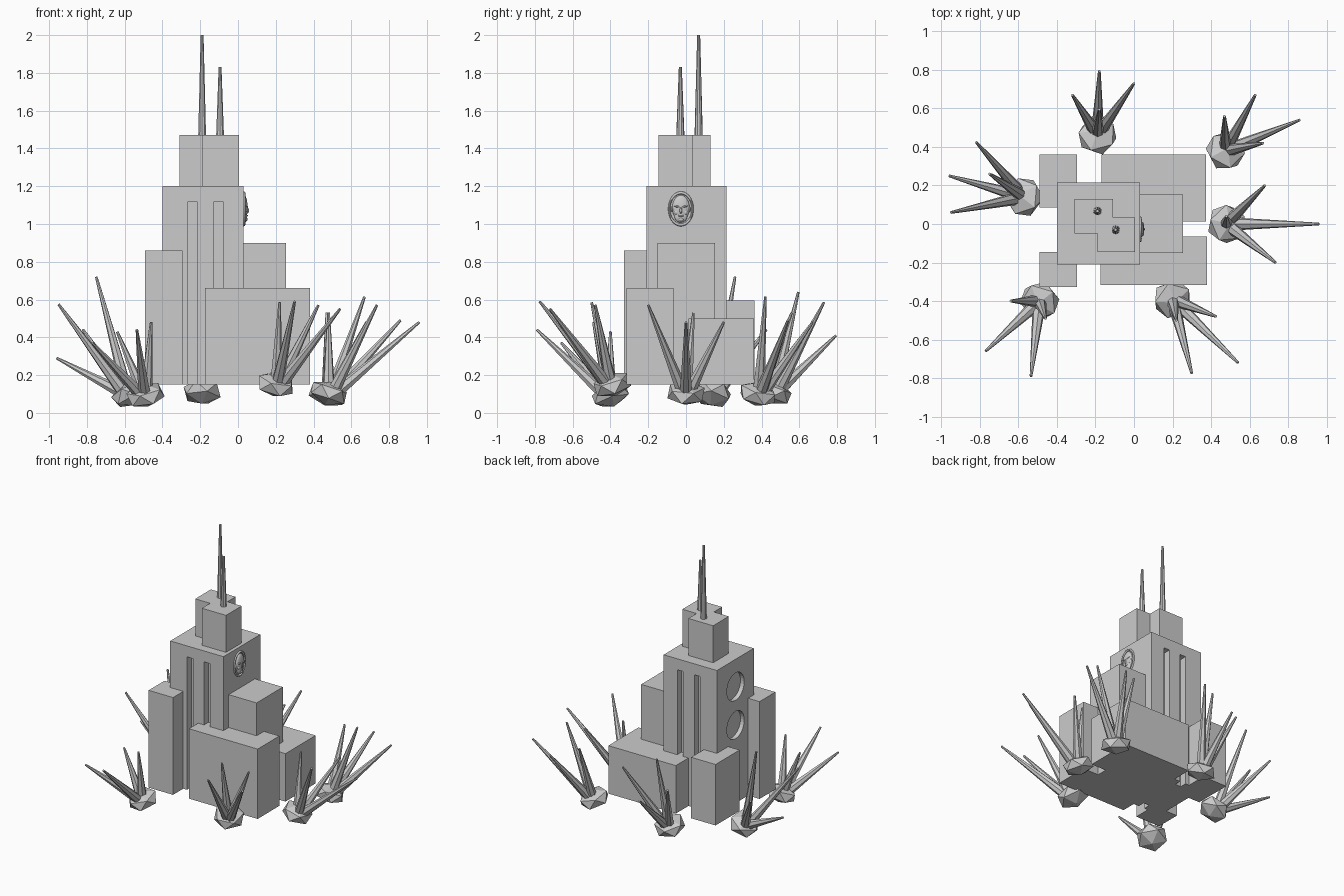
import bpy, math
from mathutils import Vector

if "Cube" in bpy.data.objects:
    bpy.data.objects.remove(bpy.data.objects["Cube"])


def box(name, x0, x1, y0, y1, z0, z1):
    bpy.ops.mesh.primitive_cube_add(size=1, location=((x0+x1)/2, (y0+y1)/2, (z0+z1)/2))
    o = bpy.context.object
    o.name = name
    o.scale = (x1-x0, y1-y0, z1-z0)
    bpy.ops.object.transform_apply(location=False, rotation=False)
    return o


def spike(name, a, b, r0, r1, sides):
    a, b = Vector(a), Vector(b)
    d = b - a
    bpy.ops.mesh.primitive_cone_add(vertices=sides, radius1=r0, radius2=r1, depth=d.length,
                                    location=(a+b)/2, rotation=d.to_track_quat('Z', 'Y').to_euler())
    bpy.context.object.name = name
    return bpy.context.object


def cut(target, cutter):
    m = target.modifiers.new("cut", 'BOOLEAN')
    m.operation = 'DIFFERENCE'
    m.solver = 'EXACT'
    m.object = cutter
    bpy.context.view_layer.objects.active = target
    bpy.ops.object.modifier_apply(modifier=m.name)
    bpy.data.objects.remove(cutter)


def blob(name, loc, scale, rx=0.0):
    bpy.ops.mesh.primitive_uv_sphere_add(segments=20, ring_count=12, radius=1, location=loc,
                                         rotation=(rx, 0, 0))
    o = bpy.context.object
    o.name = name
    o.scale = scale
    bpy.ops.object.shade_smooth()
    return o


# Main tower with tall slots front and back and round recesses on the left
tower = box("main_tower", -0.40, 0.03, -0.21, 0.215, 0.15, 1.20)
for x in (-0.265, -0.127):
    for y in (-0.21, 0.215):
        cut(tower, box("slot_cutter", x, x + 0.047, y - 0.05, y + 0.05, 0.10, 1.12))
for z in (1.0, 0.72):
    bpy.ops.mesh.primitive_cylinder_add(vertices=32, radius=0.1, depth=0.06,
                                        location=(-0.40, 0, z), rotation=(0, math.pi/2, 0))
    cut(tower, bpy.context.object)

# Surrounding blocks
box("top_block_back", -0.31, -0.11, -0.05, 0.13, 1.20, 1.47)
box("top_block_front", -0.19, 0.005, -0.145, 0.035, 1.20, 1.47)
box("front_left_block", -0.492, -0.295, -0.328, -0.145, 0.15, 0.86)
box("back_left_block", -0.492, -0.295, 0.085, 0.362, 0.15, 0.595)
box("front_right_block", -0.175, 0.38, -0.316, -0.065, 0.15, 0.66)
box("back_right_block", -0.17, 0.375, 0.012, 0.36, 0.15, 0.50)
box("right_block", -0.02, 0.255, -0.15, 0.153, 0.15, 0.90)

# Antennas
spike("antenna_tall", (-0.19, 0.067, 1.46), (-0.19, 0.067, 2.0), 0.022, 0.008, 10)
spike("antenna_short", (-0.095, -0.03, 1.46), (-0.095, -0.03, 1.83), 0.022, 0.008, 10)

# Oval medallion with a carved face on the right wall
mc = Vector((0.03, -0.027, 1.08))
bpy.ops.mesh.primitive_torus_add(major_radius=1, minor_radius=0.09, major_segments=40,
                                 minor_segments=8, location=mc, rotation=(0, math.pi/2, 0))
rim = bpy.context.object
rim.name = "medallion_rim"
rim.scale = (0.085, 0.062, 0.1)   # local x is the vertical axis, local z the wall normal
bpy.ops.object.shade_smooth()
for name, off, scale, rx in [
        ("face_head", (0.002, 0, 0.005), (0.019, 0.046, 0.068), 0),
        ("face_jaw", (0.004, 0, -0.04), (0.015, 0.034, 0.032), 0),
        ("face_nose", (0.017, 0, -0.008), (0.011, 0.007, 0.018), 0),
        ("face_mouth", (0.016, 0, -0.036), (0.007, 0.017, 0.005), 0),
        ("face_chin", (0.013, 0, -0.056), (0.008, 0.014, 0.01), 0)]:
    blob(name, mc + Vector(off), scale, rx)
for s in (-1, 1):
    blob("face_brow", mc + Vector((0.014, s*0.018, 0.012)), (0.009, 0.019, 0.006), s*0.25)
    blob("face_cheek", mc + Vector((0.011, s*0.024, -0.018)), (0.008, 0.012, 0.012))
    blob("face_ear", mc + Vector((0.002, s*0.047, -0.002)), (0.009, 0.006, 0.014))

# Spiky clusters: rock centre, then the four spike tips
clusters = {
    "left": [(-0.57, 0.14, 0.10), (-0.82, 0.425, 0.44), (-0.96, 0.25, 0.29),
             (-0.95, 0.06, 0.575), (-0.75, 0.26, 0.72)],
    "front_left": [(-0.49, -0.40, 0.095), (-0.77, -0.66, 0.37), (-0.535, -0.79, 0.44),
                   (-0.64, -0.40, 0.43), (-0.46, -0.49, 0.48)],
    "front_right": [(0.20, -0.39, 0.15), (0.30, -0.775, 0.59), (0.54, -0.72, 0.55),
                    (0.425, -0.48, 0.57), (0.22, -0.50, 0.585)],
    "right": [(0.48, 0.0, 0.105), (0.68, 0.20, 0.61), (0.96, 0.0, 0.48),
              (0.735, -0.20, 0.57), (0.48, 0.04, 0.53)],
    "back_right": [(0.475, 0.38, 0.10), (0.63, 0.67, 0.48), (0.86, 0.54, 0.49),
                   (0.67, 0.42, 0.615), (0.47, 0.56, 0.53)],
    "back": [(-0.19, 0.46, 0.11), (-0.32, 0.67, 0.48), (-0.18, 0.795, 0.41),
             (0.0, 0.73, 0.585), (-0.18, 0.595, 0.64)],
}
clusters["right"][1] = (0.68, 0.20, 0.48)
for side, (c, *tips) in clusters.items():
    c = Vector(c)
    lean = sum(((Vector(t) - c).normalized() for t in tips), Vector((0, 0, 0)))
    axis = (lean.normalized() + Vector((0, 0, 0.5))).normalized()
    # flattened low-poly rock, tilted the way its spikes lean
    bpy.ops.mesh.primitive_ico_sphere_add(subdivisions=1, radius=1, location=c,
                                          rotation=axis.to_track_quat('Z', 'Y').to_euler())
    rock = bpy.context.object
    rock.name = side + "_rock"
    rock.scale = (0.11, 0.11, 0.065)
    for t in tips:
        d = Vector(t) - c
        flat = Vector((d.x, d.y, 0)) * 0.08
        spike(side + "_spike", c + flat, t, 0.034, 0.007, 7)
